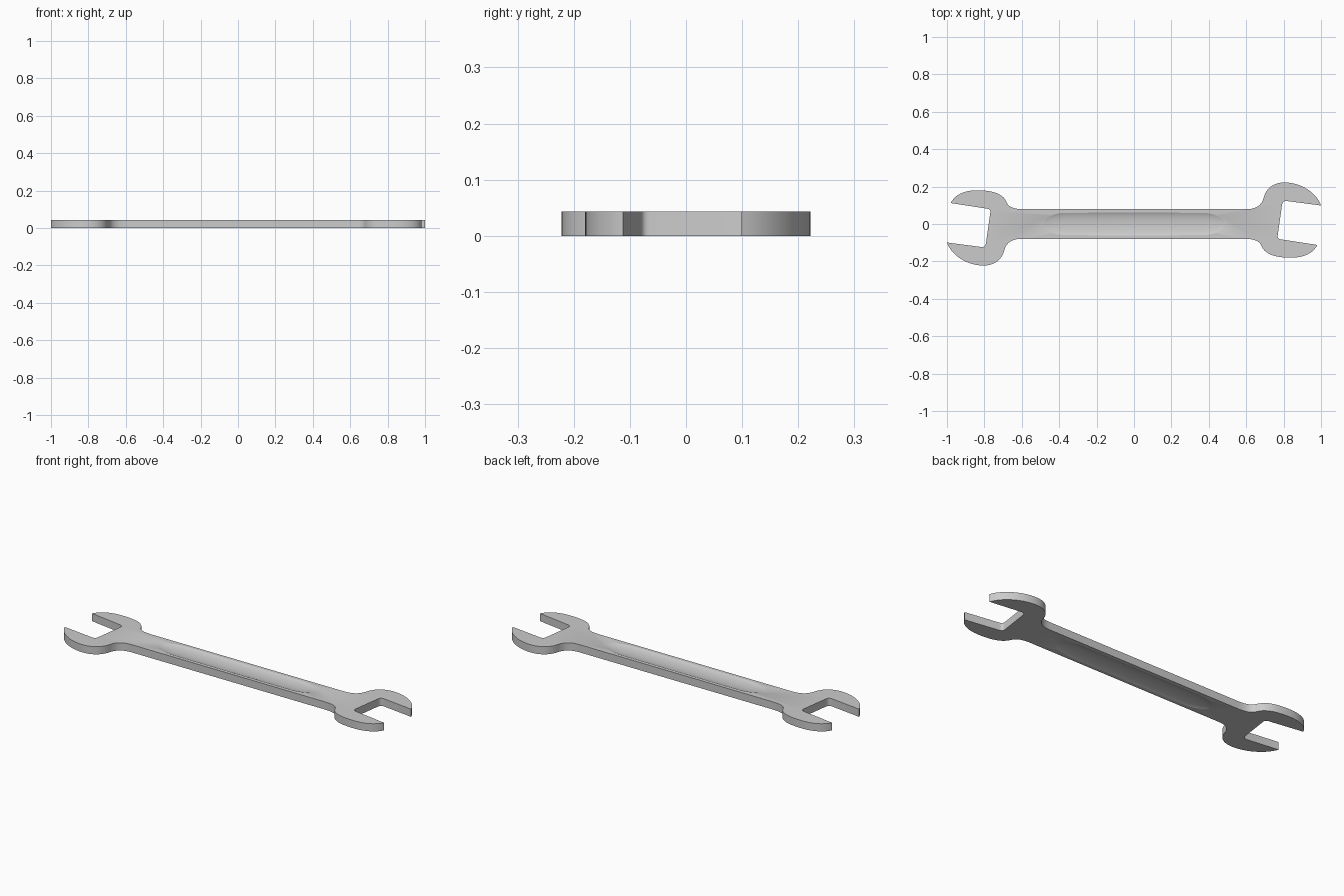
import bpy, bmesh, math
from mathutils import Vector

if "Cube" in bpy.data.objects:
    bpy.data.objects.remove(bpy.data.objects["Cube"])

THICK = 0.043


def bezier(p0, p1, p2, p3, n=10):
    """Sample a cubic curve, leaving out its last point."""
    a, b, c, d = (Vector(p) for p in (p0, p1, p2, p3))
    pts = []
    for i in range(n):
        t = i / n
        s = 1 - t
        pts.append(a * s**3 + b * 3*s*s*t + c * 3*s*t*t + d * t**3)
    return pts


# Right-hand head outline, anticlockwise from the lower neck
head = bezier((0.59, -0.079), (0.64, -0.079), (0.67, -0.09), (0.68, -0.115))
head += bezier((0.68, -0.115), (0.70, -0.165), (0.76, -0.18), (0.84, -0.18))
head += bezier((0.84, -0.18), (0.91, -0.18), (0.96, -0.155), (0.98, -0.112))
# Jaw slot with rounded inner corners
head += [Vector((0.98, -0.112))]
head += bezier((0.785, -0.082), (0.773, -0.08), (0.767, -0.075), (0.768, -0.064), 5)
head += [Vector((0.768, -0.064))]
head += bezier((0.791, 0.1), (0.794, 0.118), (0.799, 0.124), (0.815, 0.123), 5)
head += [Vector((0.815, 0.123))]
# Upper jaw back to the neck
head += bezier((1.0, 0.099), (0.975, 0.17), (0.89, 0.222), (0.805, 0.222), 14)
head += bezier((0.805, 0.222), (0.74, 0.222), (0.705, 0.185), (0.693, 0.14))
head += bezier((0.693, 0.14), (0.682, 0.098), (0.65, 0.079), (0.60, 0.079))
head += [Vector((0.60, 0.079))]

# The other head is the same one turned half a turn
outline = head + [-p for p in head]

# Wrench body
bm = bmesh.new()
base = bm.faces.new([bm.verts.new((p.x, p.y, 0)) for p in outline])
ext = bmesh.ops.extrude_face_region(bm, geom=[base])
top = [g for g in ext["geom"] if isinstance(g, bmesh.types.BMVert)]
bmesh.ops.translate(bm, verts=top, vec=(0, 0, THICK))
bmesh.ops.recalc_face_normals(bm, faces=bm.faces)
mesh = bpy.data.meshes.new("wrench_body")
bm.to_mesh(mesh)
bm.free()
wrench = bpy.data.objects.new("wrench_body", mesh)
bpy.context.collection.objects.link(wrench)


def groove_cutter(name, z):
    """Long flattened capsule that scoops a shallow groove in the handle."""
    bpy.ops.mesh.primitive_uv_sphere_add(segments=48, ring_count=24, radius=1,
                                         rotation=(0, math.pi / 2, 0))
    ob = bpy.context.object
    ob.name = name
    bpy.ops.object.transform_apply(rotation=True)
    for v in ob.data.vertices:
        side = 0 if abs(v.co.x) < 1e-4 else math.copysign(0.35, v.co.x)
        v.co = (v.co.x * 0.16 + side, v.co.y * 0.07, v.co.z * 0.022 + z)
    ob.hide_render = True
    return ob


# Grooves on both faces of the handle
cutters = [groove_cutter("top_groove_cutter", THICK + 0.011),
           groove_cutter("bottom_groove_cutter", -0.011)]
bpy.ops.object.select_all(action='DESELECT')
wrench.select_set(True)
bpy.context.view_layer.objects.active = wrench
for c in cutters:
    mod = wrench.modifiers.new(c.name, 'BOOLEAN')
    mod.operation = 'DIFFERENCE'
    mod.solver = 'EXACT'
    mod.object = c
    bpy.ops.object.modifier_apply(modifier=mod.name)
for c in cutters:
    bpy.data.objects.remove(c, do_unlink=True)

bpy.ops.object.shade_smooth_by_angle(angle=math.radians(25))
